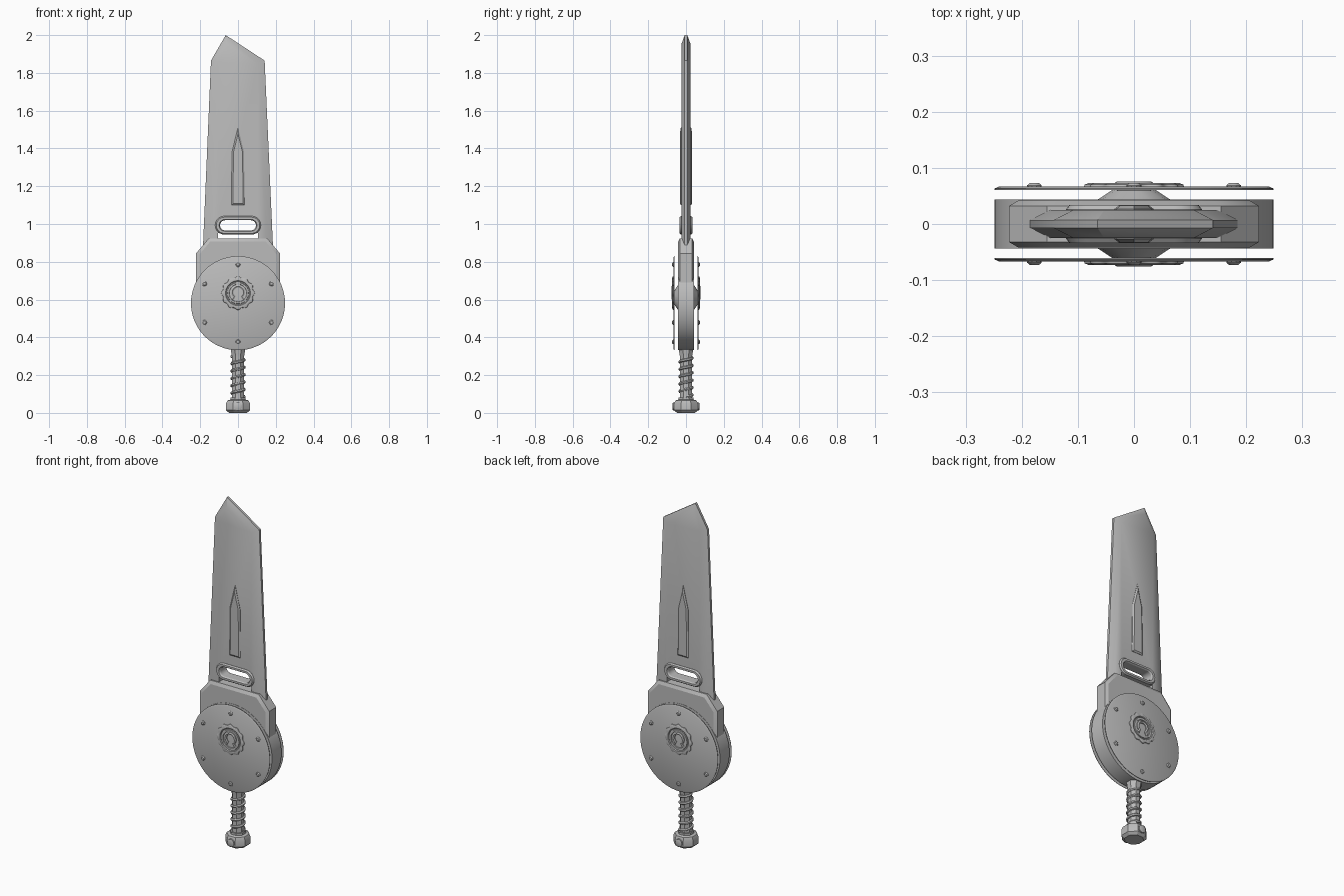
import bpy, bmesh, math
from mathutils import Vector

if "Cube" in bpy.data.objects:
    bpy.data.objects.remove(bpy.data.objects["Cube"])

grey = bpy.data.materials.new("plain grey")
grey.diffuse_color = (0.5, 0.5, 0.5, 1)
grey.use_nodes = True
grey.node_tree.nodes["Principled BSDF"].inputs["Base Color"].default_value = grey.diffuse_color


def finish(ob, angle=30):
    ob.data.materials.clear()
    ob.data.materials.append(grey)
    bpy.ops.object.select_all(action='DESELECT')
    ob.select_set(True)
    bpy.context.view_layer.objects.active = ob
    bpy.ops.object.shade_smooth_by_angle(angle=math.radians(angle))
    return ob


def loft(name, loops, closed=False):
    """Skin equal-length 3D loops; cap the ends, or join them when closed."""
    bm = bmesh.new()
    rows = [[bm.verts.new(p) for p in lp] for lp in loops]
    n = len(rows[0])
    pairs = list(zip(rows, rows[1:])) + ([(rows[-1], rows[0])] if closed else [])
    for a, b in pairs:
        for i in range(n):
            j = (i + 1) % n
            bm.faces.new((a[i], a[j], b[j], b[i]))
    if not closed:
        bm.faces.new(rows[0])
        bm.faces.new(rows[-1])
    bmesh.ops.recalc_face_normals(bm, faces=bm.faces)
    me = bpy.data.meshes.new(name)
    bm.to_mesh(me)
    bm.free()
    ob = bpy.data.objects.new(name, me)
    bpy.context.collection.objects.link(ob)
    return finish(ob)


def at_y(pts, y):
    return [(x, y, z) for x, z in pts]


def inset(pts, d):
    """Move each edge of a counter-clockwise outline inwards by d."""
    out, n = [], len(pts)
    for i in range(n):
        p = Vector(pts[i])
        e1 = (p - Vector(pts[i - 1])).normalized()
        e2 = (Vector(pts[(i + 1) % n]) - p).normalized()
        n1, n2 = Vector((-e1.y, e1.x)), Vector((-e2.y, e2.x))
        out.append(tuple(p + (n1 + n2) * d / (1 + n1.dot(n2))))
    return out


def slab(name, pts, edge, face, d):
    """Double-sided plate with bevelled rim."""
    ins = inset(pts, d)
    return loft(name, [at_y(ins, -face), at_y(pts, -edge), at_y(pts, edge), at_y(ins, face)])


def circle(r, cz, n=64, cx=0, wave=0, lobes=0):
    res = []
    for i in range(n):
        a = 2 * math.pi * i / n
        q = r + wave * math.cos(lobes * a)
        res.append((cx + q * math.cos(a), cz + q * math.sin(a)))
    return res


def stadium(hx, r, cz, n=12):
    c = hx - r
    right = [(c + r * math.cos(a), cz + r * math.sin(a))
             for a in [math.pi * (i / n - 0.5) for i in range(n + 1)]]
    return right + [(-x, 2 * cz - z) for x, z in right]


def cut(ob, cutter):
    m = ob.modifiers.new("cut", 'BOOLEAN')
    m.object, m.operation, m.solver = cutter, 'DIFFERENCE', 'EXACT'
    bpy.context.view_layer.objects.active = ob
    bpy.ops.object.modifier_apply(modifier=m.name)
    bpy.data.objects.remove(cutter)


def tube(name, pts, r, res=2, cyclic=False):
    cu = bpy.data.curves.new(name, 'CURVE')
    cu.dimensions, cu.bevel_depth, cu.bevel_resolution = '3D', r, res
    cu.use_fill_caps = True
    sp = cu.splines.new('POLY')
    sp.points.add(len(pts) - 1)
    for p, q in zip(sp.points, pts):
        p.co = (*q, 1)
    sp.use_cyclic_u = cyclic
    ob = bpy.data.objects.new(name, cu)
    bpy.context.collection.objects.link(ob)
    bpy.ops.object.select_all(action='DESELECT')
    ob.select_set(True)
    bpy.context.view_layer.objects.active = ob
    bpy.ops.object.convert(target='MESH')
    return finish(bpy.context.view_layer.objects.active, 50)


# blade with bevelled edges, open slot and a notch at the root
blade = slab("blade", [(-.187, .84), (.187, .84), (.141, 1.865), (-.065, 2.0), (-.143, 1.865)],
             .007, .025, .035)
SLOT = .993
cut(blade, slab("slot_cutter", stadium(.1, .033, SLOT), .1, .1, .0))
cut(blade, slab("notch_cutter", [(-.105, .8), (.105, .8), (.105, .952), (-.105, .952)], .1, .1, 0))
finish(blade)

# rim round the slot
o, i = stadium(.121, .049, SLOT), stadium(.095, .027, SLOT)
om, im = stadium(.115, .043, SLOT), stadium(.100, .032, SLOT)
loft("slot_rim", [at_y(o, -.026), at_y(om, -.034), at_y(im, -.034), at_y(i, -.026),
                  at_y(i, .026), at_y(im, .034), at_y(om, .034), at_y(o, .026)], True)

# raised spear-shaped panel on both blade faces
slab("blade_spear_panel", [(-.035, 1.1), (.035, 1.1), (.032, 1.38), (0, 1.512), (-.032, 1.38)],
     .027, .033, .008)

# guard block between blade and drum
slab("guard", [(-.223, .58), (.223, .58), (.223, .843), (.155, .924), (-.155, .924), (-.223, .843)],
     .032, .042, .017)

# round drum
CZ, R = .581, .249
loft("drum", [at_y(circle(R, CZ), y) for y in (-.0435, .0435)])

# cover plates, hubs, rivets and emblem, front and back
EZ = .634
for s, side in ((-1, "front"), (1, "back")):
    loft(side + "_hub", [at_y(circle(r, CZ + .03, 12), s * y) for r, y in ((.07, .04), (.035, .063))])
    loft(side + "_cover_plate", [at_y(circle(r, CZ), s * y)
                                 for r, y in ((R, .061), (R, .063), (R - .009, .067))])
    for k in range(6):
        a = math.radians(90 + 60 * k)
        loft(side + "_rivet", [at_y(circle(r, CZ + .205 * math.sin(a), 10, .205 * math.cos(a)), s * y)
                               for r, y in ((.013, .064), (.013, .069), (.008, .073))])
    # scalloped ring
    ring = [(.086, .064, .004), (.084, .070, .004), (.078, .073, .003),
            (.066, .073, 0), (.062, .069, 0), (.062, .064, 0)]
    loft(side + "_emblem_ring", [at_y(circle(r, EZ, 96, 0, w, 12), s * y) for r, y, w in ring], True)
    band = [(.058, .064), (.056, .072), (.047, .072), (.045, .064)]
    loft(side + "_emblem_band", [at_y(circle(r, EZ, 48), s * y) for r, y in band], True)
    # plain arch ornament
    arch = [(.030 * math.cos(a), s * .068, EZ + .006 + .030 * math.sin(a))
            for a in [math.radians(-50 + 280 * t / 20) for t in range(21)]]
    arch = [(.030, s * .068, EZ - .034)] + arch + [(-.030, s * .068, EZ - .034)]
    tube(side + "_emblem_arch", arch, .008, 1)


def turned(name, prof, n, turn=0):
    return loft(name, [[(r * math.cos(a), r * math.sin(a), z)
                        for a in [turn + 2 * math.pi * k / n for k in range(n)]] for r, z in prof])


# octagonal grip with spiral wrap and collar
turned("grip", [(.036, .06), (.033, .12), (.033, .29), (.038, .315), (.042, .345)], 8, math.pi / 8)
helix = [(.033 * math.cos(a), .033 * math.sin(a), .085 + .215 * t / 120)
         for t in range(121) for a in [2 * math.pi * 5.5 * t / 120]]
tube("grip_wrap", helix, .008, 1)

# faceted pommel with a cross pin
turned("pommel", [(.052, 0), (.068, .014), (.068, .05), (.06, .066), (.043, .07), (.043, .082)],
       8, math.pi / 8)
pin = [(.014, -.072), (.022, -.069), (.022, .069), (.014, .072)]
loft("pommel_pin", [at_y(circle(r, .034, 12), y) for r, y in pin])
